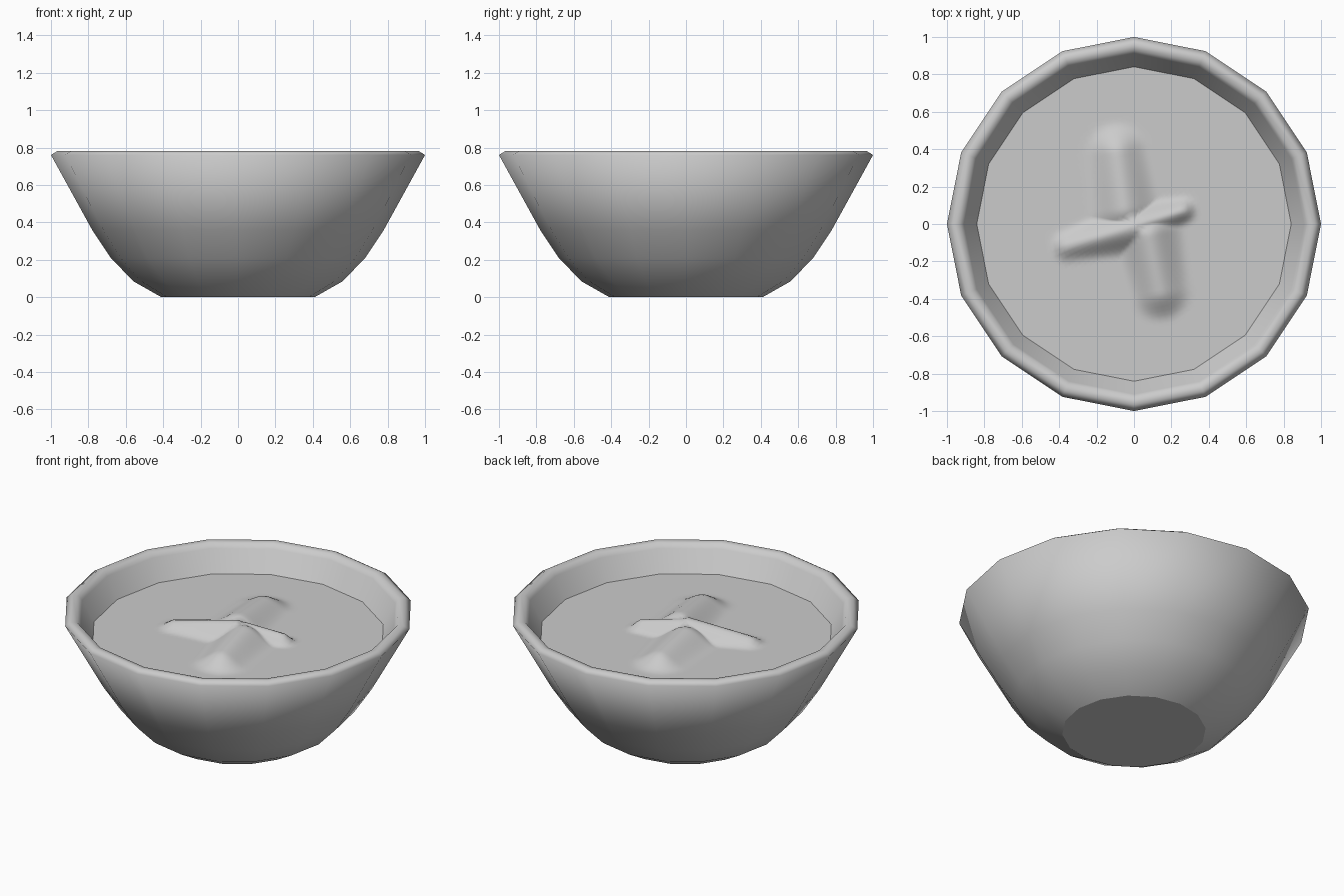
import bpy, bmesh, math
from mathutils import Vector

cube = bpy.data.objects.get("Cube")
if cube:
    bpy.data.objects.remove(cube, do_unlink=True)

SIDES = 16

grey = bpy.data.materials.new("plain_grey")
grey.use_nodes = True
grey.diffuse_color = (0.6, 0.6, 0.6, 1)
grey.node_tree.nodes["Principled BSDF"].inputs["Base Color"].default_value = (0.6, 0.6, 0.6, 1)


def finish(bm, name):
    bmesh.ops.recalc_face_normals(bm, faces=bm.faces)
    mesh = bpy.data.meshes.new(name)
    bm.to_mesh(mesh)
    bm.free()
    mesh.materials.append(grey)
    obj = bpy.data.objects.new(name, mesh)
    bpy.context.collection.objects.link(obj)
    return obj


def bridge(bm, a, b):
    for i in range(len(a)):
        j = (i + 1) % len(a)
        bm.faces.new((a[i], a[j], b[j], b[i])).smooth = True


# Bowl: a profile (radius, height) swept around in sixteen sides
profile = [(0.41, 0), (0.56, 0.085), (0.68, 0.21), (0.78, 0.36), (1.0, 0.76),
           (0.965, 0.782), (0.93, 0.777), (0.91, 0.75), (0.71, 0.38),
           (0.61, 0.25), (0.5, 0.14), (0.38, 0.08)]
bm = bmesh.new()
rings = [[bm.verts.new((r * math.cos(math.tau * i / SIDES),
                        r * math.sin(math.tau * i / SIDES), z))
          for i in range(SIDES)] for r, z in profile]
for lower, upper in zip(rings, rings[1:]):
    bridge(bm, lower, upper)
bm.faces.new(rings[-1])
base = bm.faces.new(rings[0])
for edge in base.edges:
    edge.smooth = False
finish(bm, "bowl")

# Contents: a level surface with a mound of four arms in the middle
LEVEL, RADIUS, STEPS, RINGS = 0.622, 0.848, 96, 36
# Each arm: start, end, start height, end height, start width, end width
ARMS = [
    ((-0.05, 0.08), (-0.09, 0.38), 0.09, 0.07, 0.2, 0.17),     # back
    ((0.08, -0.06), (0.14, -0.36), 0.10, 0.075, 0.2, 0.17),    # front
    ((0.0, -0.02), (-0.36, -0.12), 0.10, 0.045, 0.16, 0.09),   # left
    ((0.04, 0.0), (0.26, 0.07), 0.09, 0.055, 0.14, 0.08),      # right
]


def mound(p):
    best = 0
    for start, end, h0, h1, w0, w1 in ARMS:
        a, d = Vector(start), Vector(end) - Vector(start)
        t = min(1, max(0, (p - a).dot(d) / d.length_squared))
        s = min(1, (p - a - d * t).length / (w0 + (w1 - w0) * t))
        best = max(best, (h0 + (h1 - h0) * t) * (1 - s * s * (3 - 2 * s)))
    return best


bm = bmesh.new()
half = math.pi / SIDES
centre = bm.verts.new((0, 0, LEVEL + mound(Vector((0, 0)))))
rings = []
for k in range(1, RINGS + 1):
    ring = []
    for i in range(STEPS):
        angle = math.tau * i / STEPS
        # Keep the outline on the straight sides of the bowl
        r = RADIUS * k / RINGS * math.cos(half) / math.cos(angle % (2 * half) - half)
        p = Vector((r * math.cos(angle), r * math.sin(angle)))
        ring.append(bm.verts.new((p.x, p.y, LEVEL + mound(p))))
    rings.append(ring)
for inner, outer in zip(rings, rings[1:]):
    bridge(bm, inner, outer)
for i in range(STEPS):
    bm.faces.new((centre, rings[0][i], rings[0][(i + 1) % STEPS])).smooth = True
contents = finish(bm, "contents")
if contents.data.polygons[0].normal.z < 0:
    contents.data.flip_normals()
